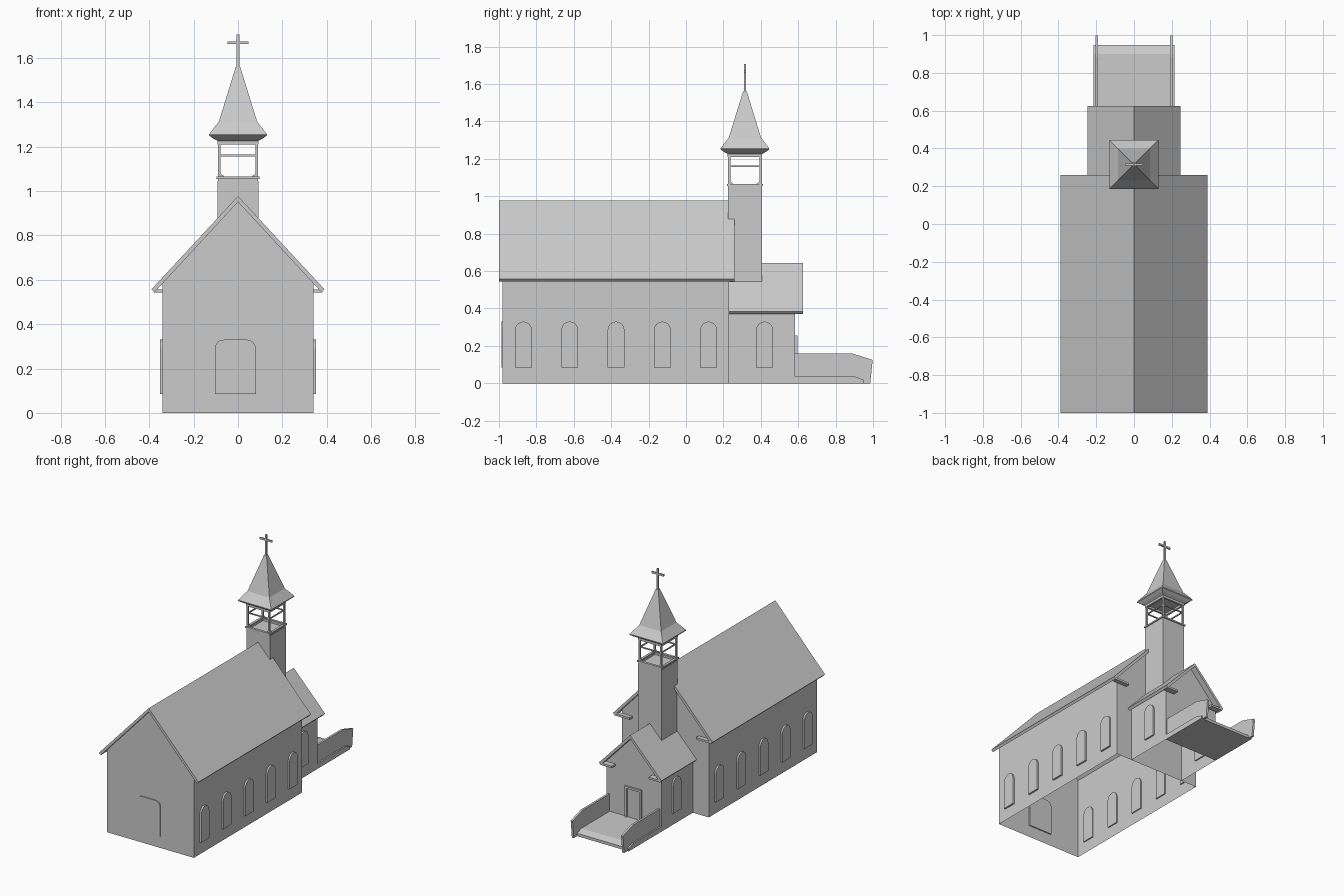
import bpy, bmesh, math

if "Cube" in bpy.data.objects:
    bpy.data.objects.remove(bpy.data.objects["Cube"])


def finish(name, bm):
    mesh = bpy.data.meshes.new(name)
    bm.to_mesh(mesh)
    bm.free()
    ob = bpy.data.objects.new(name, mesh)
    bpy.context.collection.objects.link(ob)
    return ob


def prism(name, pts, axis, a, b, drop=None):
    """Extrude a 2D profile along x (points are y,z) or y (points are x,z)."""
    bm = bmesh.new()
    place = (lambda p, t: (t, p[0], p[1])) if axis == 'x' else (lambda p, t: (p[0], t, p[1]))
    r0 = [bm.verts.new(place(p, a)) for p in pts]
    r1 = [bm.verts.new(place(p, b)) for p in pts]
    n = len(pts)
    bm.faces.new(r0)
    bm.faces.new(r1)
    for i in range(n):
        bm.faces.new((r0[i], r0[(i + 1) % n], r1[(i + 1) % n], r1[i]))
    bmesh.ops.recalc_face_normals(bm, faces=bm.faces)
    if drop:
        bmesh.ops.delete(bm, geom=[f for f in bm.faces if drop(f.normal)], context='FACES')
    return finish(name, bm)


def box(name, x, y, z):
    return prism(name, [(x[0], z[0]), (x[1], z[0]), (x[1], z[1]), (x[0], z[1])], 'y', *y)


def arch(c, w, z0, z1, r):
    """Window outline with rounded upper corners."""
    h = w / 2
    pts = [(c - h, z0), (c + h, z0)]
    for cx, start in ((c + h - r, 0), (c - h + r, 90)):
        for i in range(5):
            if r == h and start == 90 and i == 0:
                continue
            t = math.radians(start + i * 22.5)
            pts.append((cx + r * math.cos(t), z1 - r + r * math.sin(t)))
    return pts


def gable(w, eave, ridge):
    return [(-w, 0), (w, 0), (w, eave), (0, ridge), (-w, eave)]


def roof(name, w, ridge, eave, thick, y0, y1):
    inner = (w - 0.013, eave - 0.014)
    prism(name, [(0, ridge), (w, eave), inner, (0, ridge - thick),
                 (-inner[0], inner[1]), (-w, eave)], 'y', y0, y1)


# Nave and porch shells, open underneath
prism("nave_walls", gable(0.34, 0.595, 0.963), 'y', -0.98, 0.23, lambda n: abs(n.z) > 0.3)
prism("porch_walls", gable(0.215, 0.395, 0.628), 'y', 0.23, 0.583,
      lambda n: abs(n.z) > 0.3 or n.y < -0.9)
roof("nave_roof", 0.39, 0.977, 0.557, 0.026, -1.0, 0.26)
roof("porch_roof", 0.245, 0.642, 0.384, 0.025, 0.23, 0.625)

# Arched windows
prism("front_window", arch(-0.012, 0.185, 0.085, 0.33, 0.04), 'y', -0.987, -0.972)
for s, side in ((-1, "left"), (1, "right")):
    for i in range(5):
        prism(f"{side}_nave_window", arch(-0.869 + 0.2475 * i, 0.09, 0.085, 0.33, 0.045),
              'x', s * 0.332, s * 0.352)
    prism(f"{side}_porch_window", arch(0.42, 0.09, 0.085, 0.33, 0.045), 'x', s * 0.207, s * 0.226)

    # Cornice returns under the back gables
    box(f"{side}_nave_return", sorted((s * 0.26, s * 0.378)), (0.23, 0.26), (0.542, 0.557))
    box(f"{side}_porch_return", sorted((s * 0.145, s * 0.234)), (0.583, 0.625), (0.37, 0.384))

    # Ramp side walls and door jambs
    prism(f"{side}_ramp_wall", [(0.583, 0), (0.985, 0), (0.998, 0.125), (0.885, 0.16), (0.583, 0.16)],
          'x', s * 0.19, s * 0.205)
    box(f"{side}_door_jamb", sorted((s * 0.05, s * 0.065)), (0.575, 0.596), (0.035, 0.255))

box("door_head", (-0.05, 0.05), (0.575, 0.596), (0.24, 0.255))
box("door", (-0.05, 0.05), (0.578, 0.586), (0.035, 0.24))
prism("ramp_floor", [(0.583, 0), (0.948, 0), (0.948, 0.02), (0.9, 0.037), (0.583, 0.037)],
      'x', -0.215, 0.215)

# Tower and open belfry
CY = 0.315
box("tower", (-0.092, 0.092), (CY - 0.09, CY + 0.09), (0.5, 1.045))


def ring(name, half, thick, z0, z1):
    inn = half - thick
    for s in (-1, 1):
        box(name, sorted((s * inn, s * half)), (CY - half, CY + half), (z0, z1))
        box(name, (-inn, inn), sorted((CY + s * inn, CY + s * half)), (z0, z1))


ring("tower_parapet", 0.09, 0.012, 1.04, 1.058)
ring("belfry_sill", 0.097, 0.017, 1.055, 1.065)
ring("belfry_rail", 0.085, 0.007, 1.156, 1.164)
ring("belfry_beam", 0.092, 0.014, 1.21, 1.228)
for sx in (-1, 1):
    for sy in (-1, 1):
        box("belfry_post", sorted((sx * 0.078, sx * 0.09)),
            sorted((CY + sy * 0.078, CY + sy * 0.09)), (1.06, 1.215))
        # Small braces at the foot of each post
        prism("post_brace", [(sx * 0.079, 1.064), (sx * 0.06, 1.064), (sx * 0.079, 1.08)],
              'y', CY + sy * 0.08, CY + sy * 0.088)
        prism("post_brace", [(CY + sy * 0.079, 1.064), (CY + sy * 0.06, 1.064), (CY + sy * 0.079, 1.08)],
              'x', sx * 0.08, sx * 0.088)

# Four-sided flared spire
bm = bmesh.new()
rings = []
for h, z in ((0.09, 1.225), (0.112, 1.237), (0.13, 1.25), (0.13, 1.256), (0.086, 1.314), (0.01, 1.56)):
    rings.append([bm.verts.new((x * h, CY + y * h, z)) for x, y in ((-1, -1), (1, -1), (1, 1), (-1, 1))])
for lo, hi in zip(rings, rings[1:]):
    for i in range(4):
        j = (i + 1) % 4
        bm.faces.new((lo[i], lo[j], hi[j], hi[i]))
bm.faces.new(rings[0][::-1])
bm.faces.new(rings[-1])
finish("spire", bm)

# Cross
box("cross_upright", (-0.006, 0.006), (CY - 0.005, CY + 0.005), (1.55, 1.706))
box("cross_arm", (-0.048, 0.048), (CY - 0.005, CY + 0.005), (1.662, 1.675))
